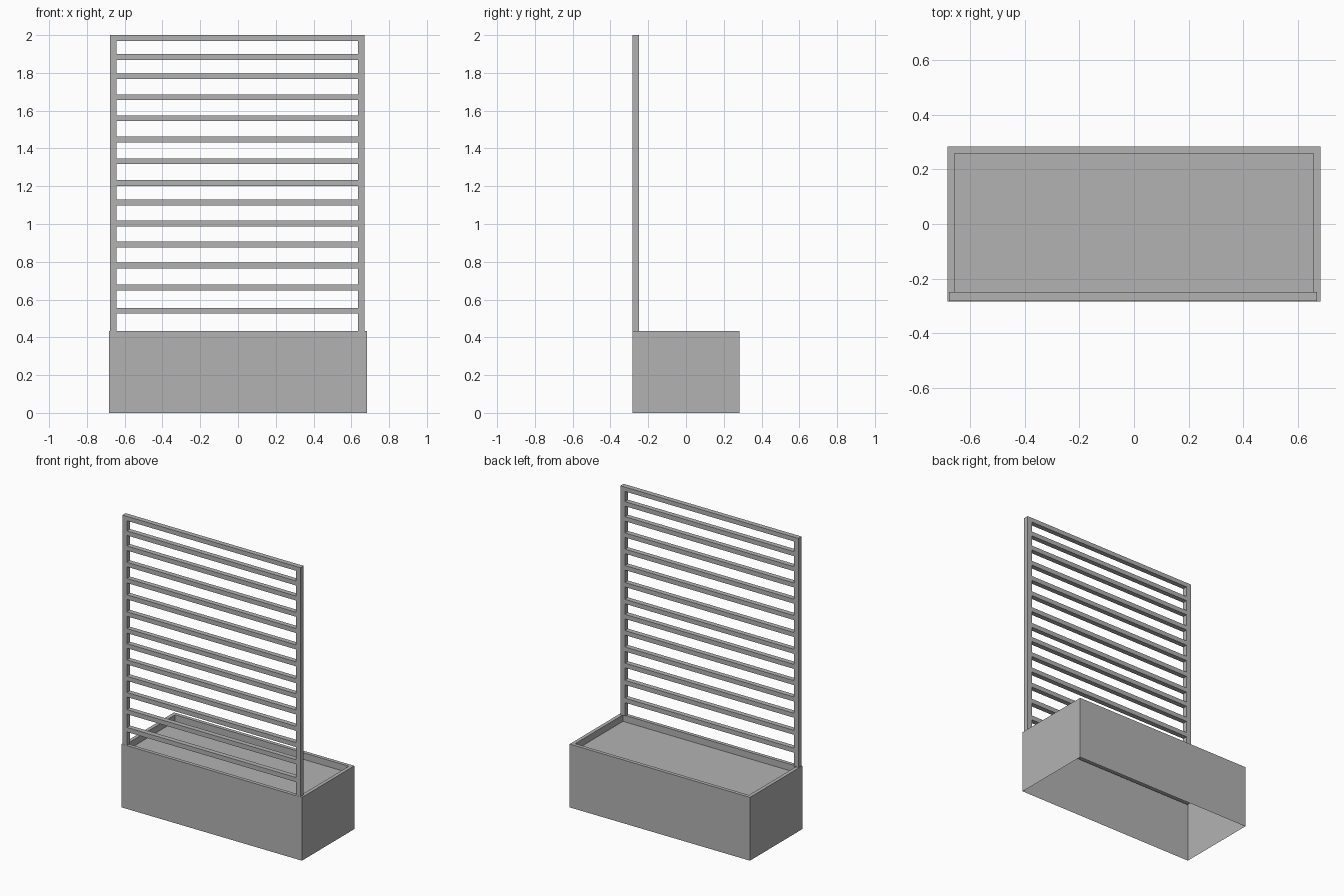
import bpy, bmesh
from mathutils import Vector

if "Cube" in bpy.data.objects:
    bpy.data.objects.remove(bpy.data.objects["Cube"], do_unlink=True)

# Single plain grey
grey = bpy.data.materials.new("plain_grey")
grey.use_nodes = True
colour = (0.45, 0.45, 0.45, 1)
grey.diffuse_color = colour
grey.node_tree.nodes["Principled BSDF"].inputs["Base Color"].default_value = colour


def finish(name, bm):
    mesh = bpy.data.meshes.new(name)
    bm.to_mesh(mesh)
    bm.free()
    mesh.materials.append(grey)
    obj = bpy.data.objects.new(name, mesh)
    bpy.context.collection.objects.link(obj)
    return obj


def new_box(low, high):
    low, high = Vector(low), Vector(high)
    bm = bmesh.new()
    bmesh.ops.create_cube(bm, size=1)
    bmesh.ops.scale(bm, vec=high - low, verts=bm.verts)
    bmesh.ops.translate(bm, vec=(low + high) / 2, verts=bm.verts)
    return bm


# Planter: thin shell open underneath, with a rim and a sunken bed
rim_z, bed_z = 0.433, 0.388
bm = new_box((-0.682, -0.283, 0), (0.682, 0.283, rim_z))
bm.normal_update()
bottom = [f for f in bm.faces if f.normal.z < -0.5]
bmesh.ops.delete(bm, geom=bottom, context='FACES_ONLY')
bm.normal_update()
top = next(f for f in bm.faces if f.normal.z > 0.5)
bmesh.ops.inset_region(bm, faces=[top], thickness=0.035)
bed = bmesh.ops.extrude_discrete_faces(bm, faces=[top])["faces"][0]
bmesh.ops.translate(bm, vec=(0, 0, bed_z - rim_z), verts=bed.verts)
finish("planter", bm)

# Trellis frame standing on the front rim
left, right, post = -0.677, 0.670, 0.034
front, back = -0.282, -0.248
for name, x in (("right_post", left), ("left_post", right - post)):
    finish(name, new_box((x, front, rim_z), (x + post, back, 2)))


def rail(name, z, height):
    finish(name, new_box((left + post, front, z - height / 2),
                         (right - post, back, z + height / 2)))


rail("top_rail", 1.985, 0.03)

# Horizontal slats
slat_heights = (0.541, 0.663, 0.78, 0.891, 1.003, 1.114, 1.217,
                1.332, 1.448, 1.56, 1.671, 1.782, 1.885)
for i, z in enumerate(slat_heights):
    rail(f"slat_{i + 1}", z, 0.031)
